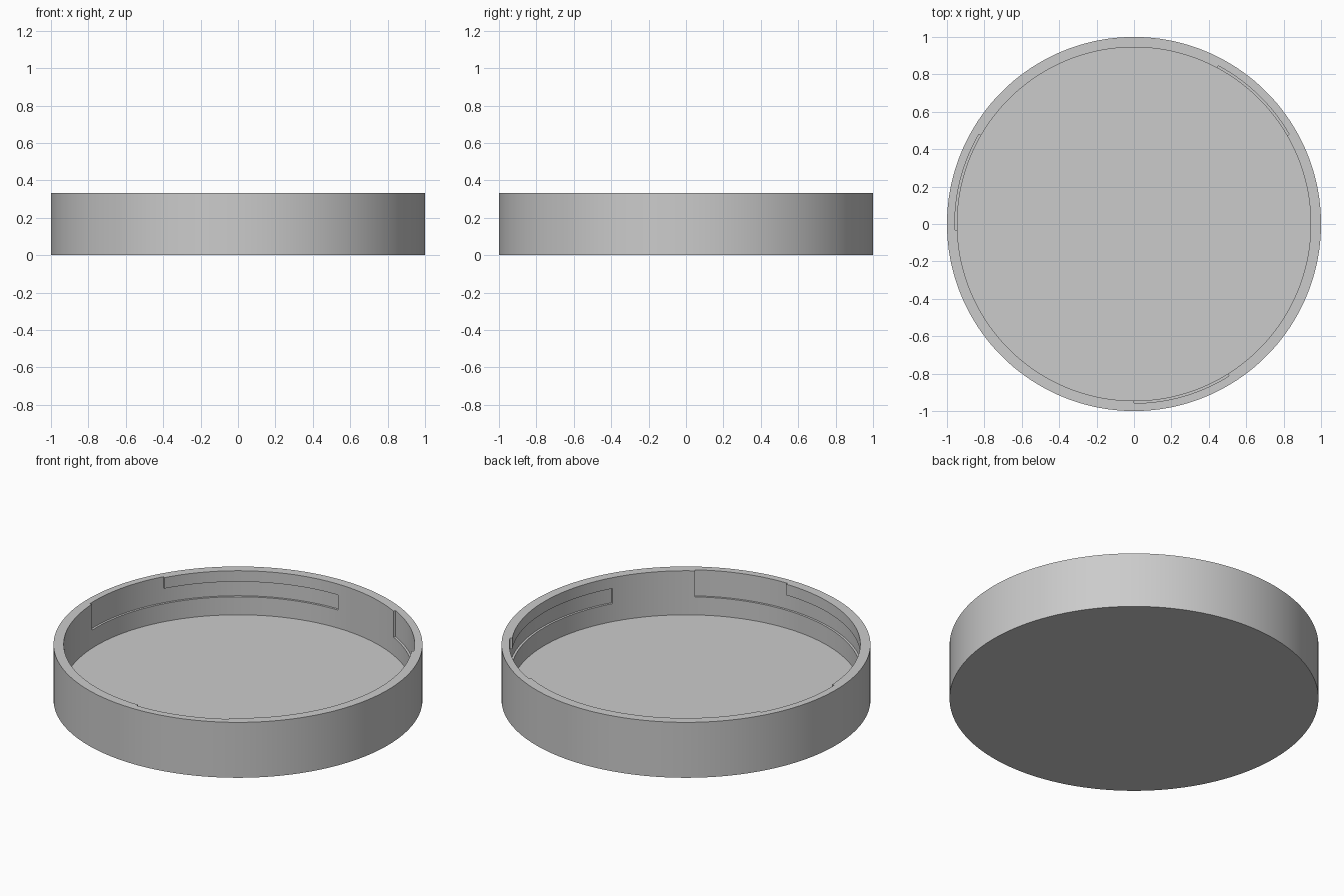
import bpy, bmesh, math

if "Cube" in bpy.data.objects:
    bpy.data.objects.remove(bpy.data.objects["Cube"])

# Dimensions: radial bands, height rows and angular step (2 degrees)
RADII = [0.0, 0.945, 0.958, 1.0]
ROWS = [0.0, 0.068, 0.176, 0.266, 0.3316]
SEGS = 180
STEP = 360 / SEGS


def filled(band, seg, row):
    """True where the lid is solid in the (radius, angle, height) cell."""
    if not (0 <= band < 3 and 0 <= row < 4):
        return False
    if row == 0 or band == 2:            # base disc and outer wall
        return True
    if band == 0:                        # open interior
        return False
    # inner skin of the wall, cut by three L-shaped bayonet slots
    a = ((seg + 0.5) * STEP + 30) % 120  # 0 = closed end of a slot
    groove = row == 2 and a < 92
    entry = row >= 2 and 60 < a < 92
    return not (groove or entry)


bm = bmesh.new()
cache = {}


def vert(b, s, r):
    s = 0 if b == 0 else s % SEGS
    if (b, s, r) not in cache:
        t = math.radians(s * STEP)
        cache[b, s, r] = bm.verts.new(
            (RADII[b] * math.cos(t), RADII[b] * math.sin(t), ROWS[r]))
    return cache[b, s, r]


def face(*keys):
    bm.faces.new(list(dict.fromkeys(vert(*k) for k in keys)))


# Skin every boundary between solid and empty cells
for s in range(SEGS):
    n = s + 1
    for b in range(3):
        for r in range(5):               # horizontal faces
            if filled(b, s, r) != filled(b, s, r - 1):
                face((b, s, r), (b + 1, s, r), (b + 1, n, r), (b, n, r))
    for r in range(4):
        for b in range(1, 4):            # curved wall faces
            if filled(b, s, r) != filled(b - 1, s, r):
                face((b, s, r), (b, n, r), (b, n, r + 1), (b, s, r + 1))
        for b in range(3):               # slot end faces
            if filled(b, s, r) != filled(b, s - 1, r):
                face((b, s, r), (b + 1, s, r), (b + 1, s, r + 1), (b, s, r + 1))

bmesh.ops.recalc_face_normals(bm, faces=bm.faces[:])
mesh = bpy.data.meshes.new("bayonet_lid")
bm.to_mesh(mesh)
bm.free()

lid = bpy.data.objects.new("bayonet_lid", mesh)
bpy.context.collection.objects.link(lid)

# Single grey material
grey = bpy.data.materials.new("light_grey")
grey.diffuse_color = (0.6, 0.6, 0.6, 1)
grey.use_nodes = True
grey.node_tree.nodes["Principled BSDF"].inputs["Base Color"].default_value = grey.diffuse_color
mesh.materials.append(grey)

# Smooth round walls, sharp rims
bpy.context.view_layer.objects.active = lid
lid.select_set(True)
bpy.ops.object.shade_smooth_by_angle(angle=math.radians(30))
